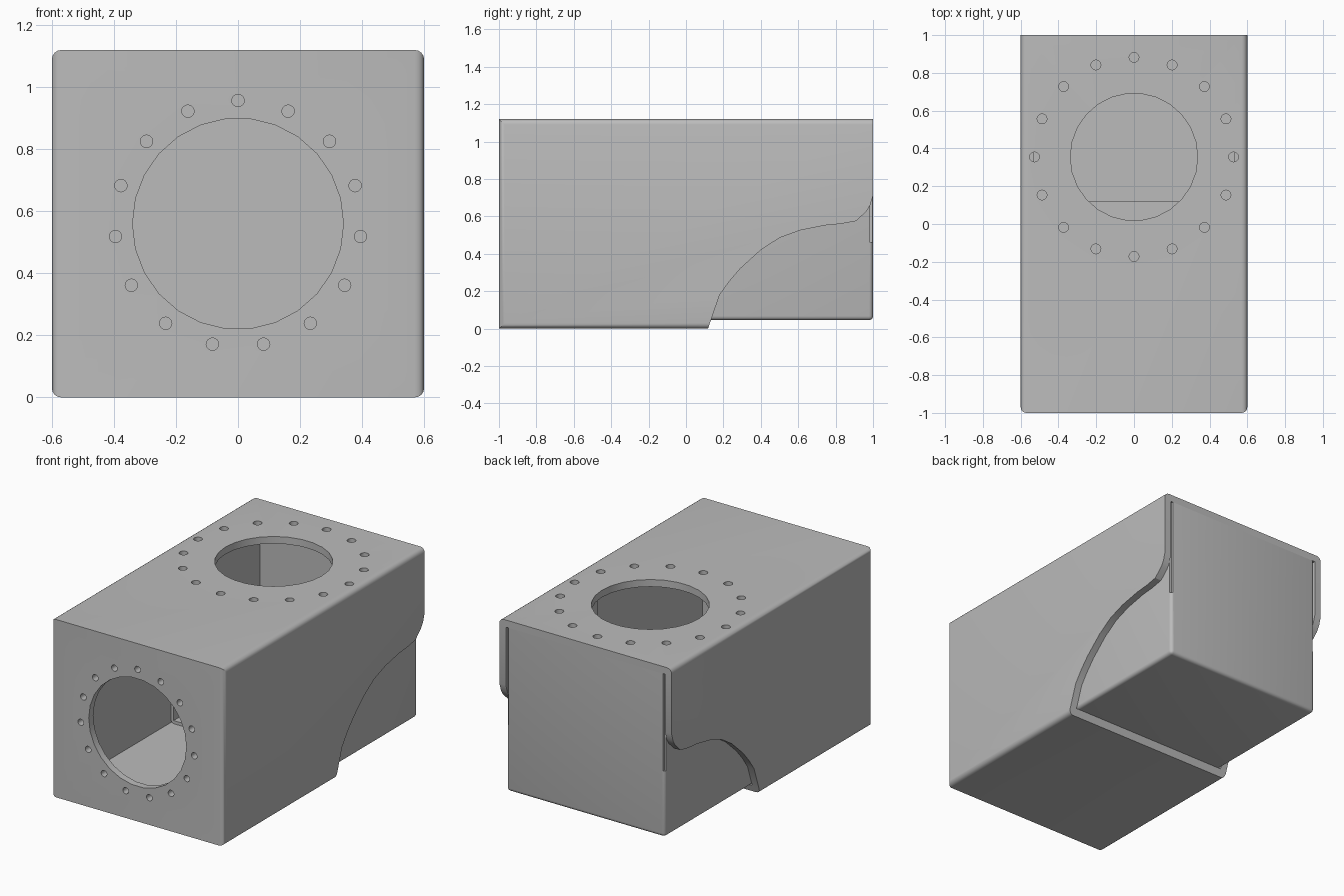
import bpy, bmesh, math
from mathutils import Matrix, Vector

if "Cube" in bpy.data.objects:
    bpy.data.objects.remove(bpy.data.objects["Cube"])

grey = bpy.data.materials.new("sheet_metal_grey")
grey.use_nodes = True
colour = (0.5, 0.5, 0.5, 1)
grey.diffuse_color = colour
grey.node_tree.nodes["Principled BSDF"].inputs["Base Color"].default_value = colour


def make(name, bm):
    bmesh.ops.recalc_face_normals(bm, faces=bm.faces)
    mesh = bpy.data.meshes.new(name)
    bm.to_mesh(mesh)
    bm.free()
    obj = bpy.data.objects.new(name, mesh)
    bpy.context.collection.objects.link(obj)
    mesh.materials.append(grey)
    return obj


def box(name, lo, hi, radius=0, rounded=None):
    """Box between two corners; edges whose midpoint passes the rule are rounded."""
    lo, hi = Vector(lo), Vector(hi)
    bm = bmesh.new()
    bmesh.ops.create_cube(bm, size=1)
    for v in bm.verts:
        v.co = (lo + hi) / 2 + v.co * (hi - lo)
    if radius:
        mid = (lo + hi) / 2
        edges = [e for e in bm.edges
                 if rounded(*((e.verts[0].co + e.verts[1].co) / 2 - mid))]
        bmesh.ops.bevel(bm, geom=edges, offset=radius, segments=4,
                        profile=0.5, affect='EDGES')
    return make(name, bm)


def cylinder(name, radius, sides, matrix):
    bm = bmesh.new()
    bmesh.ops.create_cone(bm, cap_ends=True, segments=sides, radius1=radius,
                          radius2=radius, depth=0.2, matrix=matrix)
    return make(name, bm)


def side_profile(name, points):
    """Extrude a (y, z) outline across the full width."""
    bm = bmesh.new()
    face = bm.faces.new([bm.verts.new((-1, y, z)) for y, z in points])
    new = bmesh.ops.extrude_face_region(bm, geom=[face])["geom"]
    for v in new:
        if isinstance(v, bmesh.types.BMVert):
            v.co.x = 1
    return make(name, bm)


def combine(target, tool, operation='DIFFERENCE'):
    mod = target.modifiers.new("join_or_cut", 'BOOLEAN')
    mod.operation, mod.object, mod.solver = operation, tool, 'EXACT'
    bpy.context.view_layer.objects.active = target
    bpy.ops.object.modifier_apply(modifier=mod.name)
    bpy.data.objects.remove(tool)


def port(target, centre, turn, radius, ring, bolts, bolt_radius):
    """Round opening with a ring of bolt holes."""
    base = Matrix.Translation(centre) @ turn
    combine(target, cylinder("opening", radius, 26, base @ Matrix.Rotation(math.pi / 2, 4, 'Z')))
    for i in range(bolts):
        a = math.pi / 2 + i * math.tau / bolts
        spot = Matrix.Translation((ring * math.cos(a), ring * math.sin(a), 0))
        combine(target, cylinder("bolt_hole", bolt_radius, 16, base @ spot))


W, H, T = 0.6, 1.12, 0.045

# Outer casing: rounded along its length and on the upright front corners
casing = box("outer_casing", (-W, -1, 0), (W, 1, H), 0.03,
             lambda x, y, z: abs(x) > 0.1 and (abs(z) > 0.1 or y < -0.1))
combine(casing, box("cavity", (T - W, T - 1, T), (W - T, 1.2, H - T)))

# Curved cutaway under the rear
curve = [(0.118, 0), (0.18, 0.18), (0.23, 0.25), (0.29, 0.32), (0.4, 0.42),
         (0.5, 0.485), (0.61, 0.525), (0.745, 0.552), (0.83, 0.56),
         (0.91, 0.575), (0.965, 0.627), (0.985, 0.66), (1.0, 0.71)]
combine(casing, side_profile("cutaway", curve + [(1.2, 0.71), (1.2, -0.2), (0.06, -0.2)]))

# Flanged openings on the top and front
port(casing, (0, 0.355, H), Matrix.Identity(4), 0.337, 0.527, 16, 0.026)
port(casing, (0, -1, 0.56), Matrix.Rotation(math.pi / 2, 4, 'X'), 0.34, 0.397, 15, 0.02)

# Thin inner tray closing the rear, open at front and top
S, X = 0.02, 0.552
tray = box("inner_tray", (-X, 0.12, 0.045), (X, 1, H - T), 0.022,
           lambda x, y, z: (z < -0.1 and (abs(x) > 0.1 or y > 0.1)) or (abs(x) > 0.1 and y > 0.1))
combine(tray, box("tray_cavity", (S - X, 0, 0.045 + S), (X - S, 1 - S, H)))

# Relief slits beside the rear panel
for side in (-1, 1):
    xs = sorted((side * 0.538, side * 0.57))
    combine(tray, box("slit", (xs[0], 0.984, 0.46), (xs[1], 1.1, H)))

# Smooth rounded edges, crisp corners
for obj in (casing, tray):
    bpy.ops.object.select_all(action='DESELECT')
    obj.select_set(True)
    bpy.context.view_layer.objects.active = obj
    bpy.ops.object.shade_smooth_by_angle(angle=math.radians(30))
